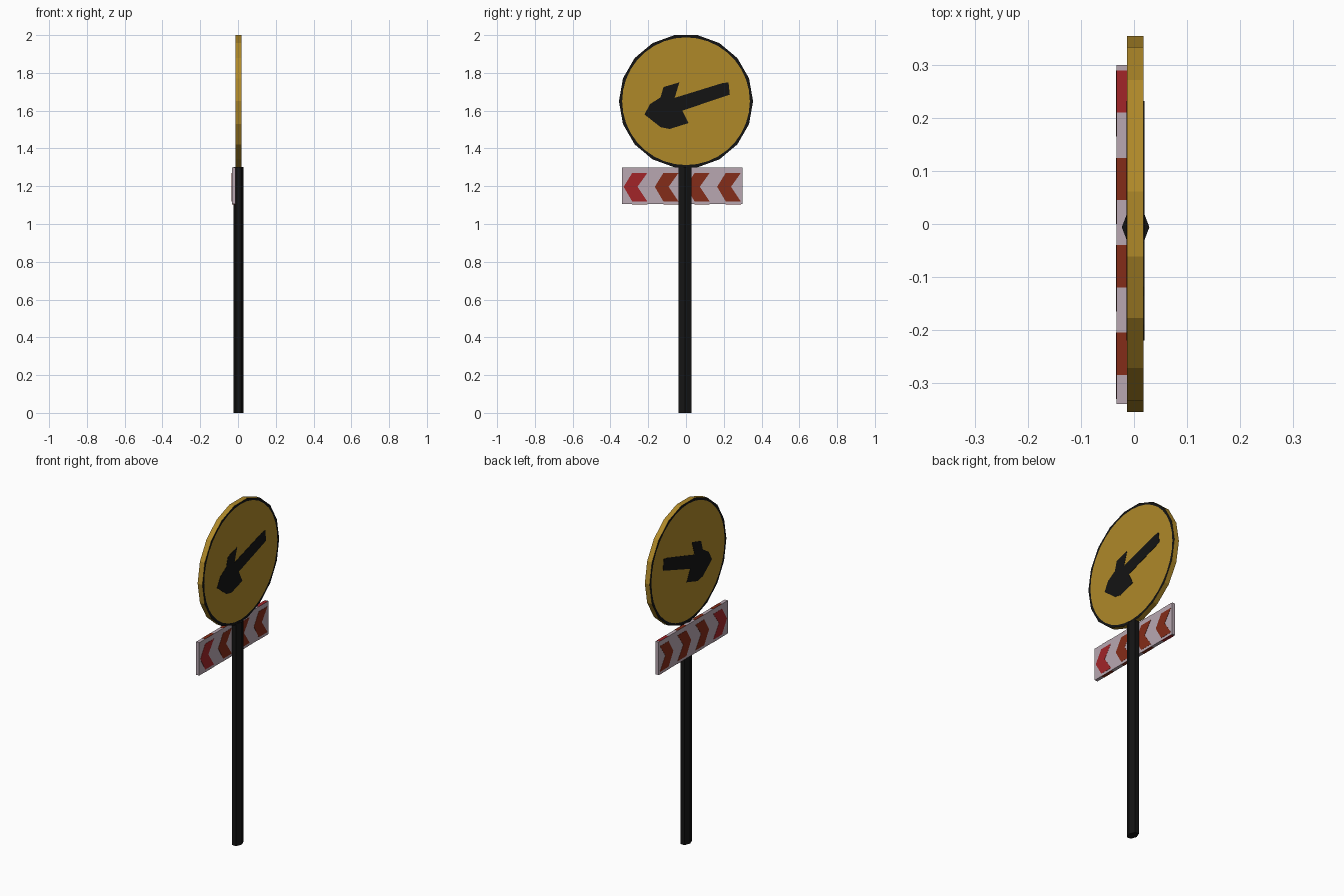
import bpy, bmesh, math

if "Cube" in bpy.data.objects:
    bpy.data.objects.remove(bpy.data.objects["Cube"])


def material(name, rgb):
    m = bpy.data.materials.new(name)
    m.diffuse_color = (*rgb, 1)
    m.use_nodes = True
    m.node_tree.nodes["Principled BSDF"].inputs["Base Color"].default_value = m.diffuse_color
    return m


YELLOW = material("sign yellow", (0.43, 0.25, 0.022))
BLACK = material("matt black", (0.007, 0.007, 0.007))
WHITE = material("dull white", (0.48, 0.39, 0.44))
RUST = material("rust red", (0.23, 0.025, 0.009))
CRIMSON = material("crimson", (0.36, 0.018, 0.022))


def finish(bm, name, mats):
    bmesh.ops.recalc_face_normals(bm, faces=bm.faces)
    me = bpy.data.meshes.new(name)
    bm.to_mesh(me)
    bm.free()
    for m in mats:
        me.materials.append(m)
    ob = bpy.data.objects.new(name, me)
    bpy.context.collection.objects.link(ob)
    return ob


def prism(name, pts, a, b, mat, place):
    """Extrude a 2D outline from a to b; place maps (u, v, w) to xyz."""
    bm = bmesh.new()
    lo = [bm.verts.new(place(u, v, a)) for u, v in pts]
    hi = [bm.verts.new(place(u, v, b)) for u, v in pts]
    bm.faces.new(lo)
    bm.faces.new(hi)
    n = len(pts)
    for i in range(n):
        j = (i + 1) % n
        bm.faces.new((lo[i], lo[j], hi[j], hi[i]))
    return finish(bm, name, [mat])


def side(u, v, w):      # outline in y, z; thickness along x
    return (w, u, v)


def flat(u, v, w):      # outline in x, y; height along z
    return (u, v, w)


# Post: six-sided, slightly flattened
post = [(0.003 + 0.026 * math.cos(math.pi * i / 3),
         -0.006 + 0.0395 * math.sin(math.pi * i / 3)) for i in range(6)]
prism("post", post, 0, 1.302, BLACK, flat)

# Round sign: 18 sides, black border on both faces, yellow rim
X0, X1, ZC, R = -0.013, 0.018, 1.65, 0.355
N = 36


def ring(bm, x, inner):
    out = []
    for i in range(N):
        a = 2 * math.pi * i / N
        r = 0.338 if inner else R * (1 if i % 2 == 0 else math.cos(math.pi / 18))
        out.append(bm.verts.new((x, r * math.cos(a), ZC + r * math.sin(a))))
    return out


bm = bmesh.new()
rims = []
for x in (X0, X1):
    outer, inner = ring(bm, x, False), ring(bm, x, True)
    bm.faces.new(inner)
    for i in range(N):
        j = (i + 1) % N
        bm.faces.new((outer[i], outer[j], inner[j], inner[i])).material_index = 1
    rims.append(outer)
for i in range(N):
    j = (i + 1) % N
    bm.faces.new((rims[0][i], rims[0][j], rims[1][j], rims[1][i]))
finish(bm, "round_sign", [YELLOW, BLACK])

# Arrow on both sign faces
arrow = [(-0.22, 1.58), (-0.135, 1.503 + 0.01), (-0.087, 1.503), (0.013, 1.534),
         (-0.02, 1.60), (0.232, 1.685), (0.225, 1.75), (0.19, 1.745),
         (-0.06, 1.668), (-0.035, 1.75), (-0.119, 1.725), (-0.135, 1.67),
         (-0.19, 1.635)]
for label, x in (("left", X0), ("right", X1)):
    prism("arrow_" + label, arrow, x - 0.0015, x + 0.0015, BLACK, side)

# Chevron board
P0, P1, ZB, ZT = -0.033, -0.013, 1.105, 1.298
board = [(-0.34, ZB), (0.30, ZB), (0.30, ZT), (-0.34, ZT)]
prism("board", board, P0, P1, WHITE, side)

# Chevrons on both board faces, and stripes on its top and bottom edges
for k in range(4):
    s = -0.285 + 0.165 * k
    e = s + 0.08
    shape = [(s, 1.27), (s - 0.045, 1.197), (s, 1.12),
             (e, 1.12), (e - 0.052, 1.197), (e, 1.27)]
    for label, x in (("left", P0), ("right", P1)):
        prism(f"chevron_{label}_{k}", shape, x - 0.001, x + 0.001,
              CRIMSON if k == 0 else RUST, side)
    strip = [(P0, s), (P1, s), (P1, e), (P0, e)]
    for label, z in (("top", ZT), ("bottom", ZB)):
        prism(f"edge_stripe_{label}_{k}", strip, z - 0.001, z + 0.001,
              CRIMSON if k == 3 else RUST, flat)
